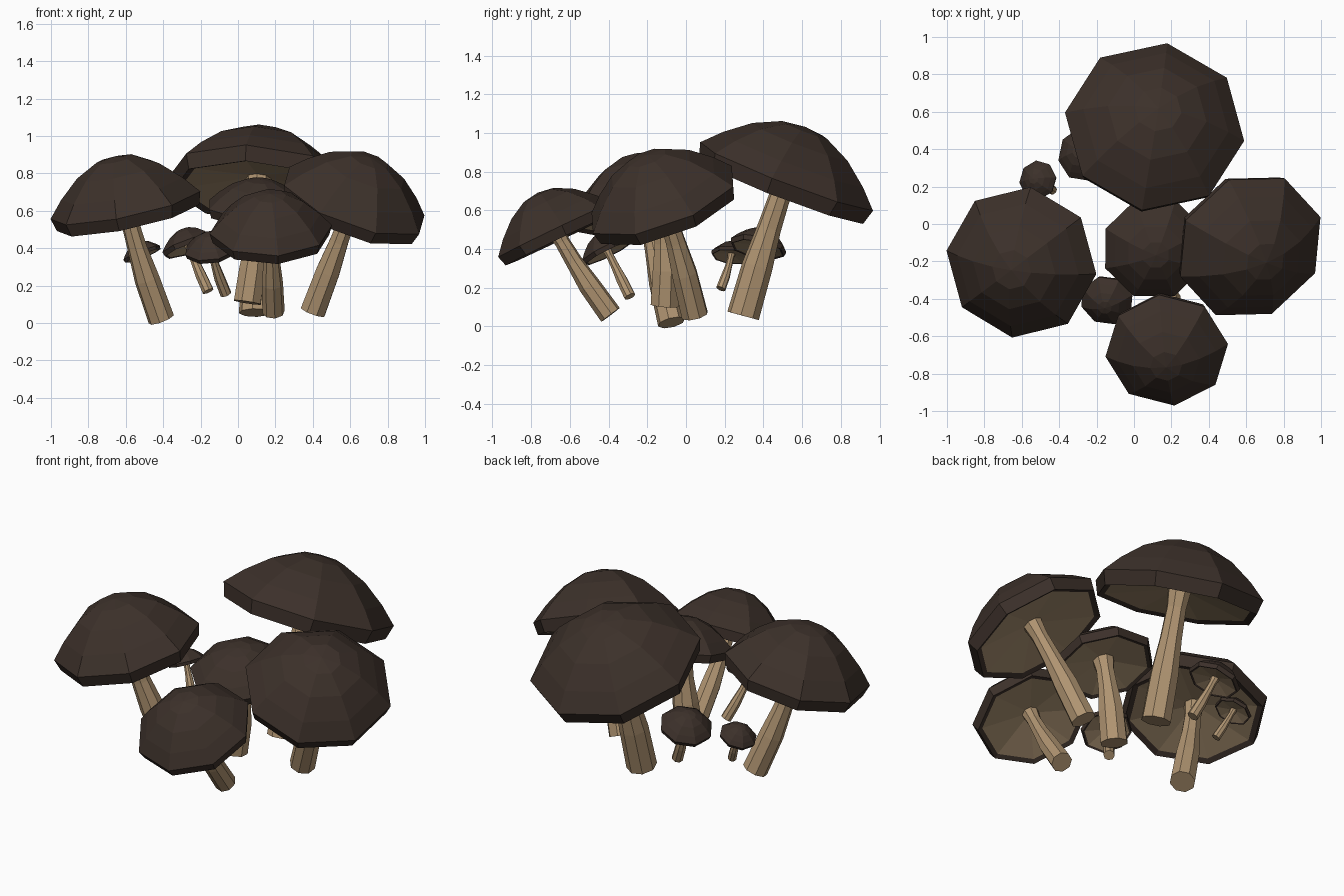
import bpy, bmesh, math
from mathutils import Vector

if "Cube" in bpy.data.objects:
    bpy.data.objects.remove(bpy.data.objects["Cube"])

SIDES = 8


def material(name, rgb):
    m = bpy.data.materials.new(name)
    m.diffuse_color = (*rgb, 1)
    m.use_nodes = True
    m.node_tree.nodes["Principled BSDF"].inputs["Base Color"].default_value = m.diffuse_color
    return m


CAP = material("cap_brown", (0.045, 0.030, 0.023))
GILL = material("gill_tan", (0.36, 0.255, 0.15))
STEM = material("stem_tan", (0.43, 0.295, 0.165))


def ring(bm, centre, axis, radius, phase):
    # octagon of vertices around an axis, kept aligned with world x
    axis = axis.normalized()
    u = (Vector((1, 0, 0)) - axis * axis.x).normalized()
    v = axis.cross(u)
    angles = [math.radians(phase) + i * 2 * math.pi / SIDES for i in range(SIDES)]
    return [bm.verts.new(centre + radius * (math.cos(a) * u + math.sin(a) * v)) for a in angles]


def bridge(bm, a, b, mat=0):
    for i in range(SIDES):
        j = (i + 1) % SIDES
        bm.faces.new((a[i], a[j], b[j], b[i])).material_index = mat


def finish(bm, name, mats):
    bmesh.ops.recalc_face_normals(bm, faces=bm.faces)
    me = bpy.data.meshes.new(name)
    bm.to_mesh(me)
    bm.free()
    for m in mats:
        me.materials.append(m)
    bpy.context.collection.objects.link(bpy.data.objects.new(name, me))


# dome outline and underside outline as (radius, height) fractions
DOME = [(0.26, 0.94), (0.55, 0.70), (0.81, 0.34), (1.0, 0.0)]
UNDER = [(0.95, -0.17), (0.87, -0.14), (0.12, 0.0)]
# stem thickness along its length
THICK = [(0.0, 1.0), (0.35, 0.95), (0.62, 0.74), (0.85, 0.66), (1.0, 0.8)]


def mushroom(name, centre, tilt, R, dome, phase, base, r):
    c, n, base = Vector(centre), Vector(tilt).normalized(), Vector(base)
    # cap
    bm = bmesh.new()
    profile = [(f, h * dome) for f, h in DOME] + [(f, h * R) for f, h in UNDER]
    rings = [ring(bm, c + n * h, n, f * R, phase) for f, h in profile]
    apex = bm.verts.new(c + n * dome)
    for i in range(SIDES):
        bm.faces.new((apex, rings[0][i], rings[0][(i + 1) % SIDES]))
    for k in range(len(rings) - 1):
        bridge(bm, rings[k], rings[k + 1], 1 if k == len(rings) - 2 else 0)
    bm.faces.new(rings[-1]).material_index = 1
    finish(bm, name + "_cap", [CAP, GILL])
    # stem, gently bent so that it meets the cap along the cap's axis
    top = c + n * 0.02 * R
    mid = (top - n * (top - base).length * 0.5) * 0.6 + (top + base) * 0.2
    bm = bmesh.new()
    rings = []
    for t, f in THICK:
        p = base * (1 - t) ** 2 + mid * 2 * t * (1 - t) + top * t * t
        d = (mid - base) * (1 - t) + (top - mid) * t
        rings.append(ring(bm, p, d, r * f, phase))
    for a, b in zip(rings, rings[1:]):
        bridge(bm, a, b)
    bm.faces.new(rings[0])
    bm.faces.new(rings[-1])
    finish(bm, name + "_stem", [STEM])


# name, rim centre, cap tilt, cap radius, dome height, turn, stem foot, foot radius
mushroom("back_mushroom", (0.11, 0.52, 0.775), (0.08, 0.385, 1), 0.485, 0.275, -8, (0.09, 0.295, 0.055), 0.085)
mushroom("left_mushroom", (-0.602, -0.205, 0.63), (-0.21, -0.16, 1), 0.412, 0.27, -7, (-0.41, -0.075, 0.02), 0.072)
mushroom("right_mushroom", (0.622, -0.122, 0.655), (0.37, -0.37, 1), 0.415, 0.26, 17, (0.40, 0.045, 0.06), 0.072)
mushroom("front_mushroom", (0.175, -0.675, 0.50), (-0.02, -0.48, 1), 0.33, 0.212, 7, (0.19, -0.39, 0.06), 0.06)
mushroom("middle_mushroom", (0.11, -0.13, 0.62), (0.05, -0.25, 1), 0.285, 0.155, 22, (0.05, -0.11, 0.11), 0.078)
mushroom("small_front_mushroom", (-0.145, -0.41, 0.40), (-0.15, -0.5, 1), 0.145, 0.09, 18, (-0.065, -0.29, 0.155), 0.031)
mushroom("small_back_mushroom", (-0.265, 0.375, 0.42), (-0.35, 0.2, 1), 0.15, 0.09, 10, (-0.16, 0.31, 0.17), 0.032)
mushroom("tiny_mushroom", (-0.515, 0.235, 0.375), (-0.4, 0.12, 1), 0.106, 0.065, 5, (-0.435, 0.18, 0.195), 0.025)
